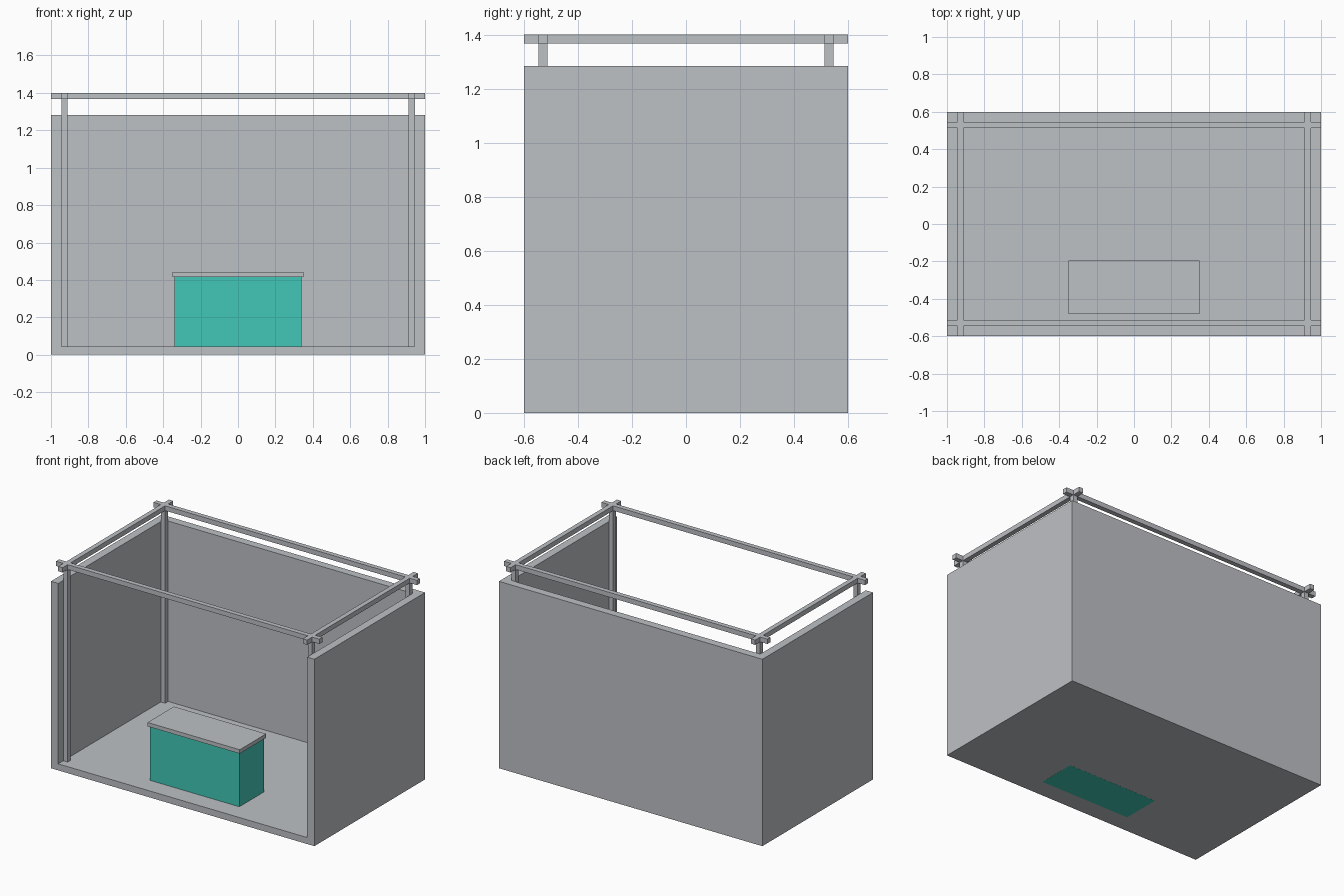
import bpy
import bmesh

if "Cube" in bpy.data.objects:
    bpy.data.objects.remove(bpy.data.objects["Cube"])


def material(name, rgb):
    m = bpy.data.materials.new(name)
    m.diffuse_color = (*rgb, 1.0)
    m.use_nodes = True
    m.node_tree.nodes["Principled BSDF"].inputs["Base Color"].default_value = m.diffuse_color
    return m


GREY = material("light grey", (0.515, 0.533, 0.555))
TEAL = material("teal", (0.055, 0.575, 0.480))


def box(name, lo, hi, mat):
    """Axis-aligned box between two corners."""
    bm = bmesh.new()
    bmesh.ops.create_cube(bm, size=1.0)
    for v in bm.verts:
        for i in range(3):
            v.co[i] = hi[i] if v.co[i] > 0 else lo[i]
    mesh = bpy.data.meshes.new(name)
    bm.to_mesh(mesh)
    bm.free()
    mesh.materials.append(mat)
    ob = bpy.data.objects.new(name, mesh)
    bpy.context.collection.objects.link(ob)
    return ob


X, Y, H = 1.0, 0.6, 1.4      # overall half width, half depth, height
WALL = 0.055                 # wall thickness
FLOOR = 0.045                # floor thickness
BAR = 0.033                  # post and beam thickness
IX, IY = X - WALL, Y - WALL  # inner wall faces

# Booth shell: floor, back wall and side walls, open at front and top.
# Its underside sits a hair high so the counter base shows through it.
shell = box("booth_shell", (-X, -Y, 0.0004), (X, Y, 1.283), GREY)
cutter = box("shell_cutter", (-IX, -Y - 0.2, FLOOR), (IX, IY, 1.6), GREY)
cutter.hide_render = True
cutter.hide_viewport = True
cut = shell.modifiers.new("hollow", "BOOLEAN")
cut.operation = "DIFFERENCE"
cut.solver = "EXACT"
cut.object = cutter

# Corner posts, standing against the inner wall faces
for sx, side in ((-1, "left"), (1, "right")):
    x0, x1 = sorted((sx * IX, sx * (IX - BAR)))
    for sy, end in ((-1, "front"), (1, "back")):
        y0, y1 = sorted((sy * IY, sy * (IY - BAR)))
        box(f"{end}_{side}_post", (x0, y0, FLOOR), (x1, y1, H - BAR), GREY)
    # Side beams of the top frame
    box(f"{side}_beam", (x0, -Y, H - BAR), (x1, Y, H), GREY)

# Front and back beams, crossing the side beams
for sy, end in ((-1, "front"), (1, "back")):
    y0, y1 = sorted((sy * IY, sy * (IY - BAR)))
    box(f"{end}_beam", (-X, y0, H - BAR), (X, y1, H), GREY)

# Counter with a slightly overhanging top
box("counter_body", (-0.34, -0.471, 0.0), (0.34, -0.205, 0.416), TEAL)
box("counter_top", (-0.35, -0.481, 0.416), (0.35, -0.195, 0.443), GREY)
